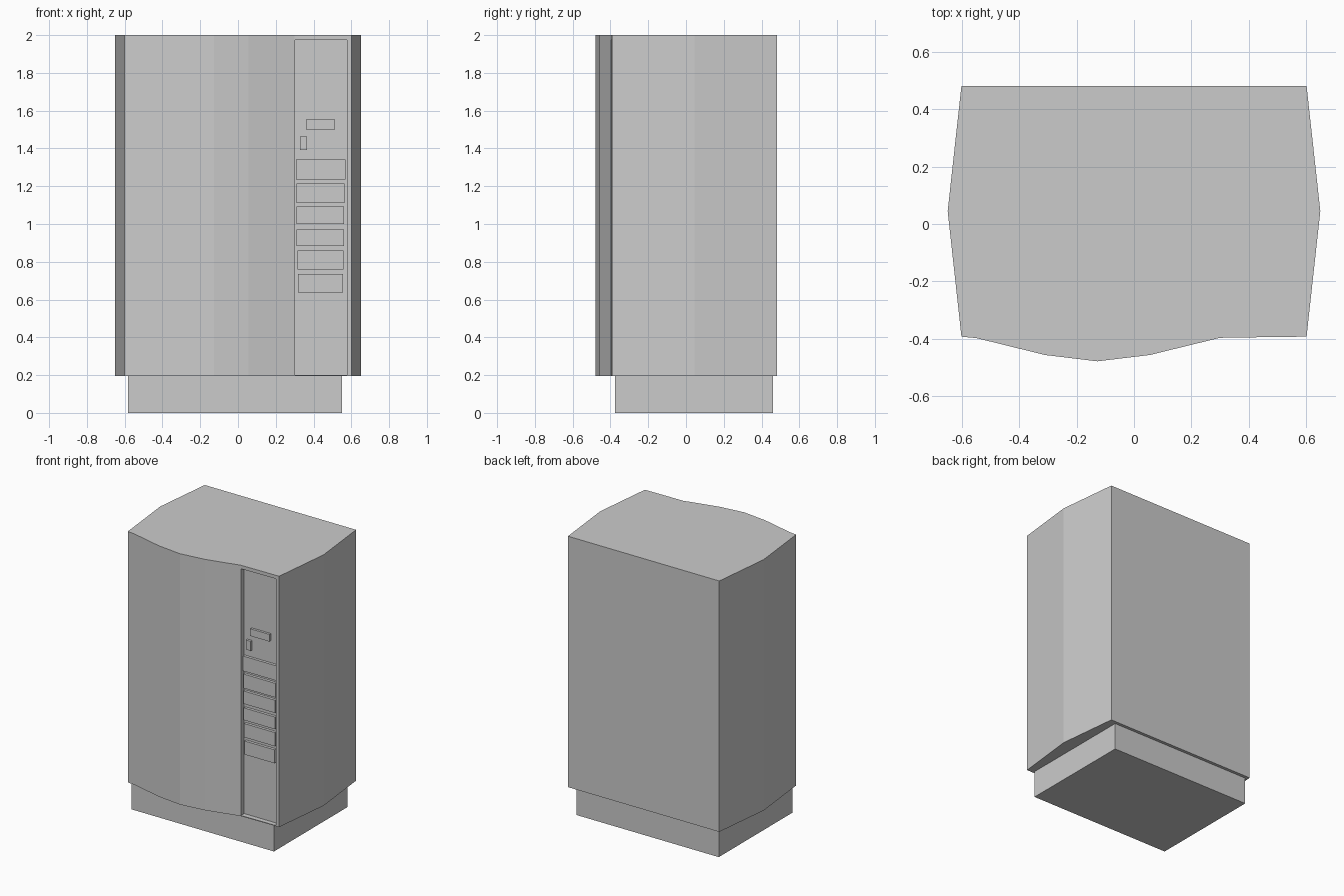
import bpy, bmesh

if "Cube" in bpy.data.objects:
    bpy.data.objects.remove(bpy.data.objects["Cube"])


def link_mesh(name, bm):
    bmesh.ops.recalc_face_normals(bm, faces=bm.faces)
    mesh = bpy.data.meshes.new(name)
    bm.to_mesh(mesh)
    bm.free()
    obj = bpy.data.objects.new(name, mesh)
    bpy.context.collection.objects.link(obj)
    return obj


def prism(name, outline, z0, z1):
    bm = bmesh.new()
    face = bm.faces.new([bm.verts.new((x, y, z0)) for x, y in outline])
    ext = bmesh.ops.extrude_face_region(bm, geom=[face], use_keep_orig=True)
    verts = [g for g in ext["geom"] if isinstance(g, bmesh.types.BMVert)]
    bmesh.ops.translate(bm, verts=verts, vec=(0, 0, z1 - z0))
    return link_mesh(name, bm)


def box(name, x0, x1, y0, y1, z0, z1):
    return prism(name, [(x0, y0), (x1, y0), (x1, y1), (x0, y1)], z0, z1)


# Cabinet with bowed door and angled sides
outline = [(-0.602, 0.482), (-0.65, 0.045), (-0.602, -0.393), (-0.55, -0.398),
           (-0.31, -0.457), (-0.128, -0.479), (0.055, -0.457), (0.30, -0.397),
           (0.50, -0.394), (0.602, -0.393), (0.65, 0.045), (0.602, 0.482)]
cabinet = prism("cabinet", outline, 0.195, 2.0)

# Recess for the control column
cutter = box("recess_cutter", 0.301, 0.577, -0.6, -0.36, 0.20, 1.975)
cutter.hide_render = True
cutter.hide_set(True)
cut = cabinet.modifiers.new("control_recess", "BOOLEAN")
cut.operation = "DIFFERENCE"
cut.solver = "EXACT"
cut.object = cutter

# Plinth
box("plinth", -0.583, 0.55, -0.377, 0.46, 0.0, 0.197)

# Display and coin slot
box("display", 0.36, 0.513, -0.377, -0.35, 1.50, 1.552)
box("coin_slot", 0.327, 0.365, -0.377, -0.35, 1.393, 1.462)

# Column of selection buttons
buttons = [(0.306, 0.568, 1.235, 1.342), (0.309, 0.563, 1.112, 1.214),
           (0.309, 0.561, 1.000, 1.092), (0.311, 0.560, 0.883, 0.971),
           (0.315, 0.559, 0.760, 0.859), (0.317, 0.555, 0.637, 0.734)]
for i, (x0, x1, z0, z1) in enumerate(buttons, 1):
    box(f"selection_button_{i}", x0, x1, -0.38, -0.35, z0, z1)
